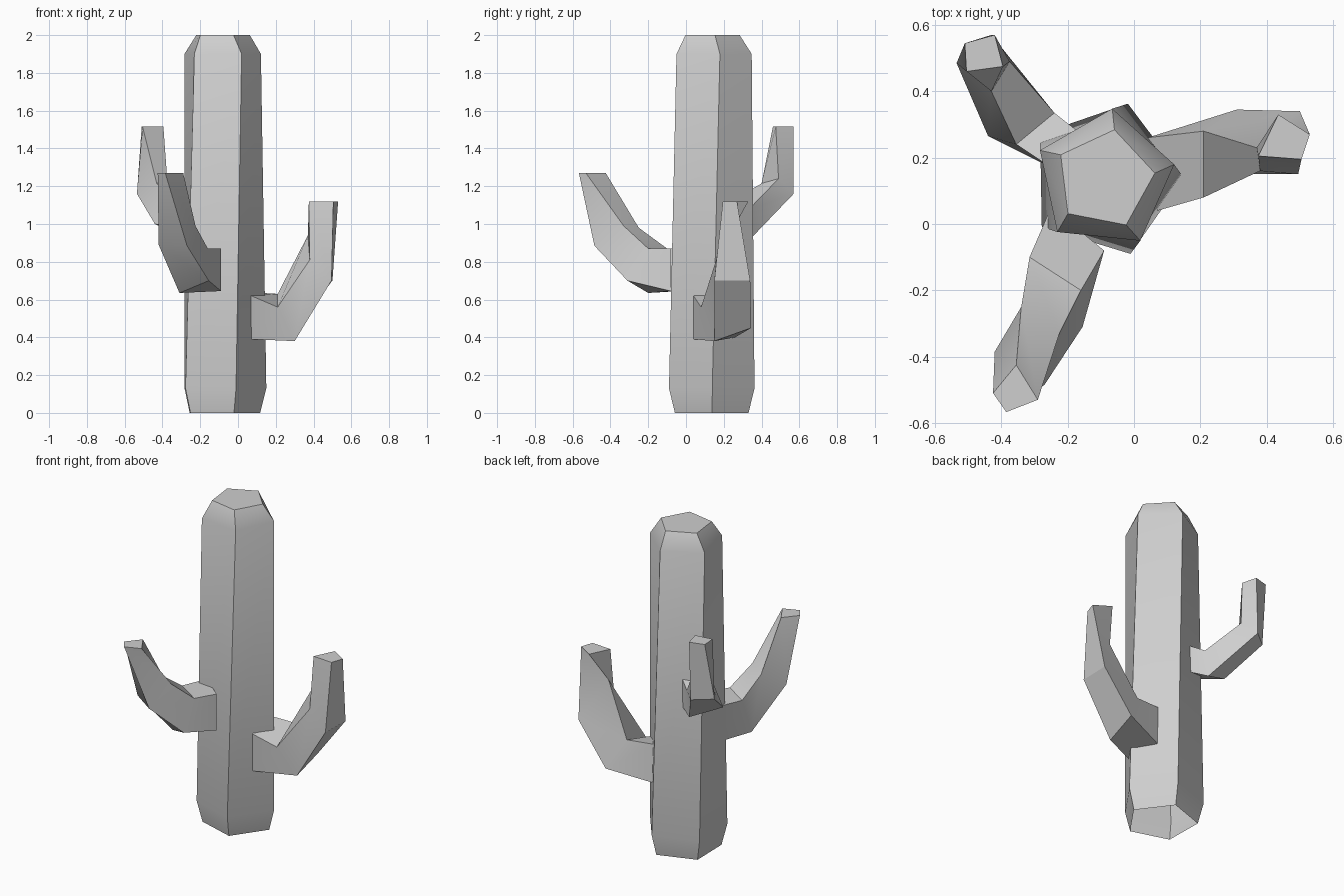
import bpy
import bmesh
import math

default_cube = bpy.data.objects.get("Cube")
if default_cube:
    bpy.data.objects.remove(default_cube, do_unlink=True)


def make_material(name, colour):
    material = bpy.data.materials.new(name)
    material.use_nodes = True
    material.diffuse_color = colour
    shader = next(n for n in material.node_tree.nodes if n.type == "BSDF_PRINCIPLED")
    shader.inputs["Base Color"].default_value = colour
    return material


plain_grey = make_material("plain grey", (0.62, 0.62, 0.62, 1))


def loft(name, sections):
    """Skin a row of closed cross-sections, open at the start, capped at the tip."""
    bm = bmesh.new()
    rings = [[bm.verts.new(point) for point in section] for section in sections]
    for lower, upper in zip(rings, rings[1:]):
        count = len(lower)
        for i in range(count):
            j = (i + 1) % count
            bm.faces.new((lower[i], lower[j], upper[j], upper[i]))
    bm.faces.new(rings[-1])
    bmesh.ops.recalc_face_normals(bm, faces=bm.faces[:])
    mesh = bpy.data.meshes.new(name)
    bm.to_mesh(mesh)
    bm.free()
    mesh.materials.append(plain_grey)
    obj = bpy.data.objects.new(name, mesh)
    bpy.context.collection.objects.link(obj)
    # Soften the shallow bends, keep the corners crisp
    mesh.shade_smooth()
    mesh.set_sharp_from_angle(angle=math.radians(30))


def pentagon(radius, height, twist):
    """Five-sided trunk section around the trunk axis."""
    angles = [math.radians(twist + 72 * i) for i in range(5)]
    return [(-0.088 + radius * math.cos(a), 0.135 + radius * math.sin(a), height)
            for a in angles]


# Trunk: slightly twisted, tapered column with chamfered ends, open underneath
trunk_profile = [(0.205, 0, 1), (0.238, 0.13, 1), (0.214, 1.9, 12), (0.152, 2, 7)]
loft("trunk", [pentagon(*station) for station in trunk_profile])


def arm(name, inner_a, inner_b, outer_b, outer_a):
    """Four-sided arm given by its corner rails, from trunk to tip."""
    loft(name, list(zip(inner_a, inner_b, outer_b, outer_a)))


# Low arm on the left side
arm("left_arm",
    inner_a=[(.07, .04, .62), (.21, .08, .56), (.38, .16, .81), (.375, .205, 1.12)],
    inner_b=[(.04, .26, .64), (.21, .28, .63), (.37, .23, .94), (.435, .33, 1.12)],
    outer_b=[(.04, .26, .4), (.31, .345, .45), (.5, .34, .7), (.53, .27, 1.12)],
    outer_a=[(.07, .04, .39), (.3, .15, .38), (.495, .15, .7), (.505, .195, 1.12)])

# Middle arm reaching forward
arm("front_arm",
    inner_a=[(-.25, .05, .87), (-.315, -.1, .87), (-.34, -.25, .98), (-.355, -.425, 1.27)],
    inner_b=[(-.09, -.08, .87), (-.16, -.2, .87), (-.225, -.33, .99), (-.29, -.53, 1.27)],
    outer_b=[(-.09, -.08, .645), (-.155, -.31, .7), (-.27, -.485, .885), (-.385, -.567, 1.27)],
    outer_a=[(-.25, .05, .65), (-.31, -.2, .635), (-.42, -.385, .89), (-.425, -.51, 1.27)])

# High arm reaching backward
arm("back_arm",
    inner_a=[(-.25, .17, 1.13), (-.355, .24, 1.12), (-.43, .4, 1.215), (-.505, .46, 1.515)],
    inner_b=[(-.17, .28, 1.11), (-.24, .335, 1.08), (-.375, .49, 1.24), (-.395, .475, 1.515)],
    outer_b=[(-.17, .28, .94), (-.26, .34, .92), (-.43, .57, 1.16), (-.42, .57, 1.515)],
    outer_a=[(-.25, .17, .97), (-.44, .265, 1), (-.535, .485, 1.16), (-.51, .545, 1.515)])
